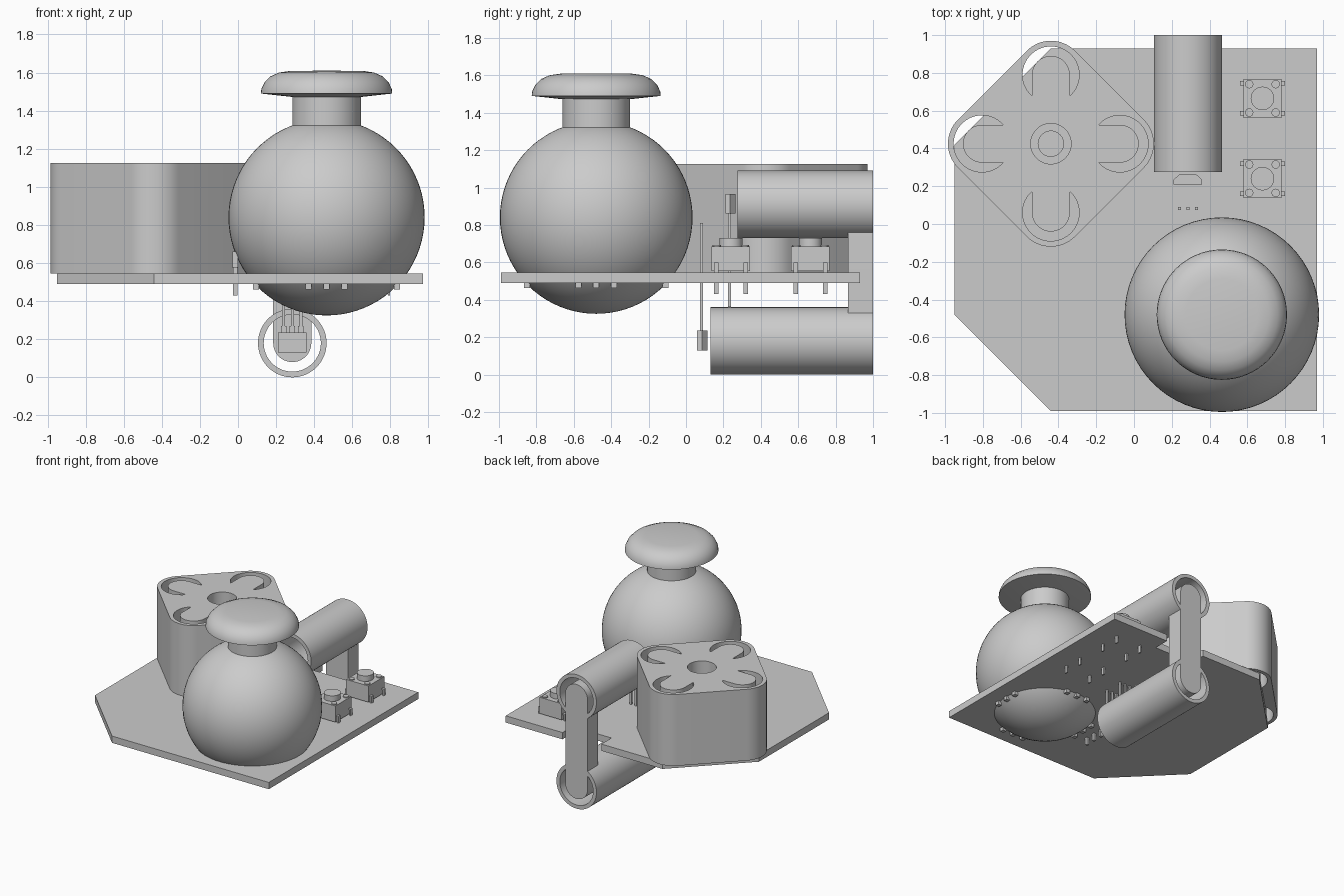
import bpy, bmesh
from math import sin, cos, pi, radians, asin
from mathutils import Matrix, Vector

if "Cube" in bpy.data.objects:
    bpy.data.objects.remove(bpy.data.objects["Cube"])

grey = bpy.data.materials.new("plain grey")
grey.use_nodes = True
COLOUR = (0.6, 0.6, 0.6, 1)
grey.diffuse_color = COLOUR
grey.node_tree.nodes["Principled BSDF"].inputs["Base Color"].default_value = COLOUR


def finish(name, bm, smooth=False):
    bmesh.ops.recalc_face_normals(bm, faces=bm.faces)
    mesh = bpy.data.meshes.new(name)
    bm.to_mesh(mesh)
    bm.free()
    ob = bpy.data.objects.new(name, mesh)
    bpy.context.collection.objects.link(ob)
    mesh.materials.append(grey)
    if smooth:
        bpy.ops.object.select_all(action='DESELECT')
        ob.select_set(True)
        bpy.context.view_layer.objects.active = ob
        bpy.ops.object.shade_smooth_by_angle(angle=radians(35))
    return ob


def prism(name, outline, low, high, smooth=False, matrix=None):
    """Extrude a flat outline from low to high along z."""
    bm = bmesh.new()
    face = bm.faces.new([bm.verts.new((x, y, low)) for x, y in outline])
    top = bmesh.ops.extrude_face_region(bm, geom=[face])["geom"]
    bmesh.ops.translate(bm, vec=(0, 0, high - low),
                        verts=[v for v in top if isinstance(v, bmesh.types.BMVert)])
    if matrix:
        bmesh.ops.transform(bm, matrix=matrix, verts=bm.verts)
    return finish(name, bm, smooth)


def box(name, x, y, z):
    return prism(name, [(x[0], y[0]), (x[1], y[0]), (x[1], y[1]), (x[0], y[1])], *z)


def arc(cx, cy, r, start, end, steps=24):
    return [(cx + r * cos(start + (end - start) * i / steps),
             cy + r * sin(start + (end - start) * i / steps)) for i in range(steps + 1)]


def circle(cx, cy, r, steps=48):
    return arc(cx, cy, r, 0, 2 * pi, steps)[:-1]


def lathe(name, profile, centre, axis='Z', closed=False):
    """Spin a (radius, height) profile around the z or y axis."""
    bm = bmesh.new()
    verts = [bm.verts.new((r, 0, h)) for r, h in profile]
    pairs = list(zip(verts, verts[1:] + verts[:1]))
    edges = [bm.edges.new(p) for p in (pairs if closed else pairs[:-1])]
    bmesh.ops.spin(bm, geom=verts + edges, cent=(0, 0, 0), axis=(0, 0, 1),
                   angle=2 * pi, steps=64, use_merge=True)
    bmesh.ops.remove_doubles(bm, verts=bm.verts, dist=0.0001)
    turn = Matrix.Rotation(-pi / 2, 4, 'X') if axis == 'Y' else Matrix()
    bmesh.ops.transform(bm, matrix=Matrix.Translation(centre) @ turn, verts=bm.verts)
    return finish(name, bm, True)


def cut(target, cutter):
    cutter.hide_render = True
    mod = target.modifiers.new("cut", 'BOOLEAN')
    mod.operation, mod.solver, mod.object = 'DIFFERENCE', 'EXACT', cutter
    bpy.ops.object.select_all(action='DESELECT')
    target.select_set(True)
    bpy.context.view_layer.objects.active = target
    bpy.ops.object.modifier_apply(modifier=mod.name)
    bpy.data.objects.remove(cutter)


# Base board with clipped left corners and a notch in the back edge
BOTTOM, TOP = 0.49, 0.545
prism("base_board", [(-0.44, -0.99), (0.97, -0.99), (0.97, 0.93), (0.46, 0.93),
                     (0.46, 0.8), (0.11, 0.8), (0.11, 0.93), (-0.44, 0.93),
                     (-0.95, 0.42), (-0.95, -0.48)], BOTTOM, TOP)

# Four-lobed drum with crescent slots and a stepped centre hole
CX, CY, REACH, LOBE, DRUM_TOP = -0.44, 0.425, 0.365, 0.18, 1.125
outline = []
for k in range(4):
    a = k * pi / 2
    outline += arc(CX + REACH * cos(a), CY + REACH * sin(a), LOBE, a - pi / 4, a + pi / 4, 16)
drum = prism("lobed_drum", outline, TOP, DRUM_TOP)
HOLE, STRAP = 0.15, 0.1
dip = pi / 2 - asin(STRAP / HOLE)
crescent = arc(0, 0, HOLE, -dip, pi + dip, 40) + arc(0, 0, STRAP, pi, 0)
for k in range(4):
    place = (Matrix.Translation((CX, CY, 0)) @ Matrix.Rotation(k * pi / 2, 4, 'Z')
             @ Matrix.Translation((0, REACH, 0)))
    cut(drum, prism("slot_cutter", crescent, TOP - 0.1, DRUM_TOP + 0.1, matrix=place))
cut(drum, prism("hub_cutter", circle(CX, CY, 0.107), 0.85, DRUM_TOP + 0.1))
cut(drum, prism("shaft_cutter", circle(CX, CY, 0.067), TOP + 0.05, 0.9))
bpy.ops.object.shade_smooth_by_angle(angle=radians(35))

# Round flask: ball, neck and mushroom cap
BX, BY, BZ, R = 0.465, -0.48, 0.84, 0.515
lathe("ball", [(R * sin(pi * i / 40), -R * cos(pi * i / 40)) for i in range(41)], (BX, BY, BZ))
lathe("neck", [(0.18, 1.3), (0.18, 1.5)], (BX, BY, 0))
lathe("cap", [(0, 1.47), (0.18, 1.472), (0.345, 1.49), (0.342, 1.515), (0.325, 1.55),
              (0.295, 1.58), (0.25, 1.6), (0.19, 1.609), (0, 1.61)], (BX, BY, 0))

# Two open tubes joined by a round-ended strap at the back
TX, LOW, HIGH, BACK = 0.285, 0.18, 0.91, 1.0
for name, z, front in (("lower_tube", LOW, 0.13), ("upper_tube", HIGH, 0.275)):
    lathe(name, [(0.18, front), (0.18, BACK), (0.15, BACK), (0.15, front)],
          (TX, 0, z), 'Y', closed=True)
upright = Matrix.Rotation(pi / 2, 4, 'X')
prism("tube_strap", arc(TX, HIGH, STRAP, 0, pi) + arc(TX, LOW, STRAP, pi, 2 * pi),
      -BACK, -0.865, True, upright)

# Sensors in front of the tubes, each on three thin leads
for name, y, z, lead in (("lower_sensor", 0.06, 0.13, (0.235, 0.81)),
                         ("upper_sensor", 0.21, 0.86, (0.36, 0.87))):
    prism(name, [(TX - 0.075, y), (TX + 0.075, y), (TX + 0.075, y + 0.025),
                 (TX + 0.042, y + 0.055), (TX - 0.042, y + 0.055), (TX - 0.075, y + 0.025)],
          z, z + 0.105)
    for dx in (-0.045, 0, 0.045):
        x = TX + dx
        box(name + "_lead", (x - 0.008, x + 0.008), (y + 0.015, y + 0.03), lead)
        if name == "lower_sensor":
            box("lead_shoulder", (x - 0.014, x + 0.014), (y + 0.015, y + 0.03), (0.235, 0.27))

# Push buttons with corner pegs and bent legs
KX = 0.68
for y in (0.24, 0.665):
    box("button_body", (KX - 0.1, KX + 0.1), (y - 0.103, y + 0.103), (0.553, 0.685))
    prism("button_plunger", circle(KX, y, 0.062), 0.685, 0.73, True)
    for sx in (-1, 1):
        for sy in (-1, 1):
            px, py = KX + sx * 0.07, y + sy * 0.075
            prism("button_peg", circle(px, py, 0.022, 16), 0.685, 0.693, True)
            lx, ly = KX + sx * 0.113, y + sy * 0.079
            box("button_leg", (lx - 0.006, lx + 0.006), (ly - 0.012, ly + 0.012), (0.43, 0.6))
            inner, outer = sorted((KX + sx * 0.095, lx + sx * 0.006))
            box("button_leg_bend", (inner, outer), (ly - 0.012, ly + 0.012), (0.59, 0.6))

# Small chip beside the ball, and pin tips around it under the board
box("side_chip", (-0.03, 0.0), (-0.55, -0.41), (0.575, 0.66))
for dy in (-0.08, 0, 0.08):
    box("side_chip_pin", (-0.025, -0.003), (BY + dy - 0.01, BY + dy + 0.01), (0.43, 0.58))
for k in range(4):
    for side in (-0.095, 0, 0.095):
        spot = Matrix.Rotation(k * pi / 2, 3, 'Z') @ Vector((0.37, side, 0))
        x, y = BX + spot.x, BY + spot.y
        box("pin_tip", (x - 0.016, x + 0.016), (y - 0.016, y + 0.016), (0.462, 0.5))
